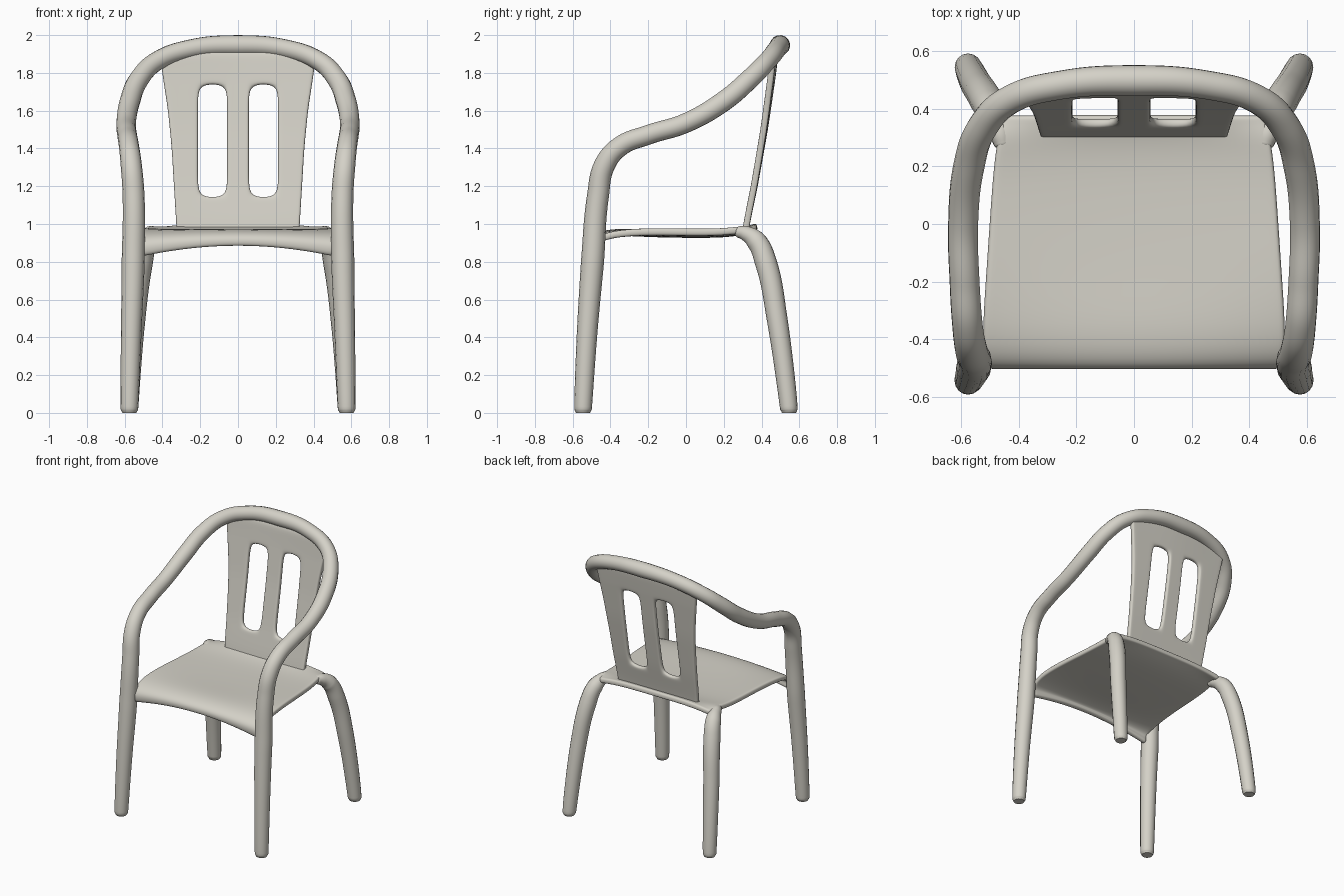
import bpy
import bmesh

if "Cube" in bpy.data.objects:
    bpy.data.objects.remove(bpy.data.objects["Cube"], do_unlink=True)

COLOR = (0.66, 0.64, 0.575, 1)
plastic = bpy.data.materials.new("warm light grey plastic")
plastic.use_nodes = True
plastic.diffuse_color = COLOR
plastic.node_tree.nodes["Principled BSDF"].inputs["Base Color"].default_value = COLOR
plastic.node_tree.nodes["Principled BSDF"].inputs["Roughness"].default_value = 0.5


def tube(name, points):
    """Round tube along (x, y, z, radius) points."""
    curve = bpy.data.curves.new(name, "CURVE")
    curve.dimensions = "3D"
    curve.resolution_u = 10
    curve.bevel_depth = 1
    curve.bevel_resolution = 6
    curve.use_fill_caps = True
    spline = curve.splines.new("BEZIER")
    spline.bezier_points.add(len(points) - 1)
    for bp, (x, y, z, r) in zip(spline.bezier_points, points):
        bp.co = (x, y, z)
        bp.radius = r
        bp.handle_left_type = bp.handle_right_type = "AUTO"
    obj = bpy.data.objects.new(name, curve)
    bpy.context.collection.objects.link(obj)
    curve.materials.append(plastic)
    bpy.ops.object.select_all(action="DESELECT")
    obj.select_set(True)
    bpy.context.view_layer.objects.active = obj
    bpy.ops.object.convert(target="MESH")
    bpy.ops.object.shade_smooth_by_angle(angle=0.9)
    return obj


def shell(name, cols, rows, place, is_hole, thickness):
    """Thick, softly rounded sheet from a grid; place(i, j) gives each point."""
    bm = bmesh.new()
    grid = [[bm.verts.new(place(c, r)) for c in cols] for r in rows]
    for j in range(len(rows) - 1):
        for i in range(len(cols) - 1):
            mid = ((cols[i] + cols[i + 1]) / 2, (rows[j] + rows[j + 1]) / 2)
            if not is_hole(*mid):
                bm.faces.new((grid[j][i], grid[j][i + 1],
                              grid[j + 1][i + 1], grid[j + 1][i]))
    mesh = bpy.data.meshes.new(name)
    bm.to_mesh(mesh)
    bm.free()
    for face in mesh.polygons:
        face.use_smooth = True
    mesh.materials.append(plastic)
    obj = bpy.data.objects.new(name, mesh)
    bpy.context.collection.objects.link(obj)
    solid = obj.modifiers.new("thickness", "SOLIDIFY")
    solid.thickness = thickness
    solid.offset = -1
    sub = obj.modifiers.new("rounding", "SUBSURF")
    sub.levels = sub.render_levels = 2
    return obj


def lerp_table(table, t):
    """Linear lookup in a list of (t, value) pairs."""
    for (a, va), (b, vb) in zip(table, table[1:]):
        if t <= b:
            return va + (vb - va) * (t - a) / (b - a)
    return table[-1][1]


def both_sides(half):
    return [-v for v in reversed(half) if v > 0] + half


# Continuous front legs, arms and top rail
half_frame = [
    (0.575, -0.545, 0, 0.037), (0.575, -0.545, 0.018, 0.046),
    (0.566, -0.525, 0.4, 0.054), (0.555, -0.495, 0.8, 0.061),
    (0.553, -0.466, 1.15, 0.058), (0.565, -0.432, 1.31, 0.056),
    (0.577, -0.35, 1.41, 0.053), (0.587, -0.2, 1.472, 0.052),
    (0.592, 0, 1.535, 0.052), (0.572, 0.2, 1.65, 0.054),
    (0.525, 0.335, 1.765, 0.053), (0.43, 0.43, 1.862, 0.05),
    (0.25, 0.482, 1.927, 0.05), (0, 0.497, 1.946, 0.054),
]
tube("arm_and_front_leg_frame",
     half_frame + [(-x, y, z, r) for x, y, z, r in reversed(half_frame[:-1])])

# Rear legs, bent forward under the seat corners
for side, label in ((1, "left"), (-1, "right")):
    tube(f"rear_leg_{label}", [
        (side * x, y, z, r) for x, y, z, r in (
            (0.575, 0.545, 0, 0.037), (0.575, 0.545, 0.018, 0.046),
            (0.545, 0.482, 0.5, 0.055), (0.508, 0.422, 0.8, 0.058),
            (0.484, 0.372, 0.91, 0.054), (0.464, 0.315, 0.95, 0.04),
            (0.454, 0.275, 0.958, 0.03), (0.45, 0.25, 0.96, 0.008))])

# Seat with a rolled, arched front lip
SEAT_WIDTH = [(0, 0.5), (2, 0.515), (3, 0.528), (5, 0.5), (7, 0.472), (9, 0.45)]
SEAT_PROFILE = [(-0.495, 0.88), (-0.505, 0.905), (-0.497, 0.945), (-0.4, 0.98),
                (-0.2, 0.968), (0, 0.964), (0.2, 0.964), (0.3, 0.98),
                (0.355, 1.0), (0.375, 1.003)]


def seat_point(u, row):
    y, z = SEAT_PROFILE[row]
    lip = max(0, 1 - row / 4)
    middle = 1 if 3 < row < 8 else 0
    z += -0.055 * lip * u * u + 0.012 * middle * u * u
    if row > 7:
        z -= 0.025 * u ** 4
    return (u * lerp_table(SEAT_WIDTH, row), y, z)


shell("seat", both_sides([0, 0.25, 0.5, 0.75, 0.96, 1]),
      list(range(len(SEAT_PROFILE))), seat_point, lambda u, v: False, 0.038)

# Backrest panel with two upright slots
BACK_WIDTH = [(0.96, 0.325), (1.2, 0.34), (1.4, 0.352), (1.6, 0.372),
              (1.75, 0.395), (1.92, 0.42)]
BACK_DEPTH = [(0.96, 0.332), (1.02, 0.342), (1.2, 0.38), (1.5, 0.434),
              (1.8, 0.478), (1.92, 0.492)]
SLOT_X, SLOT_Z = (0.058, 0.212), (1.135, 1.74)


def back_point(u, z):
    x = u
    if abs(u) > 0.3:
        x = u / 0.35 * lerp_table(BACK_WIDTH, z)
    # Pull slot corners inward to round them
    if abs(u) in SLOT_X and z in SLOT_Z:
        x += (0.014 if abs(u) == SLOT_X[0] else -0.014) * (1 if u > 0 else -1)
        y_z = z + (0.014 if z == SLOT_Z[0] else -0.014)
    else:
        y_z = z
    bow = 0.012 * (u / 0.35) ** 2 * (z - 0.96)
    return (x, lerp_table(BACK_DEPTH, y_z) - bow, y_z)


def in_slot(u, z):
    return SLOT_X[0] < abs(u) < SLOT_X[1] and SLOT_Z[0] < z < SLOT_Z[1]


shell("backrest", both_sides([0, 0.042, 0.058, 0.135, 0.212, 0.23, 0.335, 0.35]),
      [0.96, 0.975, 1.02, 1.115, 1.135, 1.2, 1.3, 1.4, 1.5, 1.6, 1.68, 1.74,
       1.76, 1.85, 1.92], back_point, in_slot, -0.034)
